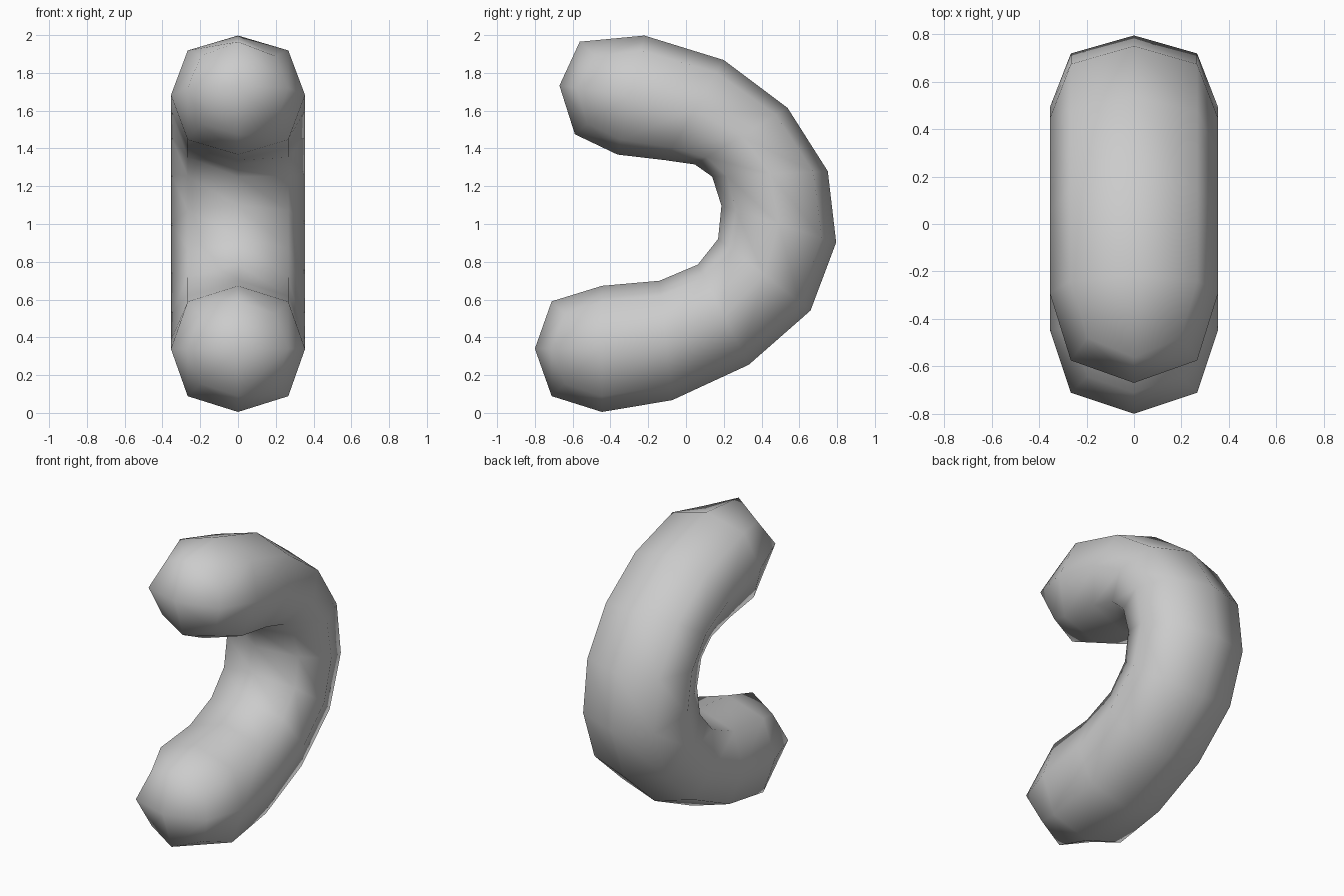
import bpy, bmesh

if "Cube" in bpy.data.objects:
    bpy.data.objects.remove(bpy.data.objects["Cube"])

# Control cage of the bent tube: (outer y, outer z, inner y, inner z) per square loop
HALF_WIDTH = 0.355
LOOPS = [
    (-0.80, 0.005, -0.80, 0.675),
    (-0.09, 0.005, -0.09, 0.67),
    (0.755, 0.505, 0.215, 0.90),
    (0.835, 1.30, 0.16, 1.295),
    (0.24, 1.93, -0.065, 1.335),
    (-0.68, 2.065, -0.66, 1.40),
]

bm = bmesh.new()
rings = []
for oy, oz, iy, iz in LOOPS:
    corners = [(-HALF_WIDTH, oy, oz), (HALF_WIDTH, oy, oz),
               (HALF_WIDTH, iy, iz), (-HALF_WIDTH, iy, iz)]
    rings.append([bm.verts.new(c) for c in corners])

# Side walls between neighbouring loops, then the two end caps
for a, b in zip(rings, rings[1:]):
    for i in range(4):
        j = (i + 1) % 4
        bm.faces.new((a[i], a[j], b[j], b[i]))
bm.faces.new(rings[0])
bm.faces.new(rings[-1])
bmesh.ops.recalc_face_normals(bm, faces=bm.faces)
for f in bm.faces:
    f.smooth = True

mesh = bpy.data.meshes.new("curved_tube")
bm.to_mesh(mesh)
bm.free()
tube = bpy.data.objects.new("curved_tube", mesh)
bpy.context.collection.objects.link(tube)

# One rounding step turns the square cage into the eight-sided tube
sub = tube.modifiers.new("rounding", 'SUBSURF')
sub.levels = sub.render_levels = 1
sub.use_limit_surface = False
